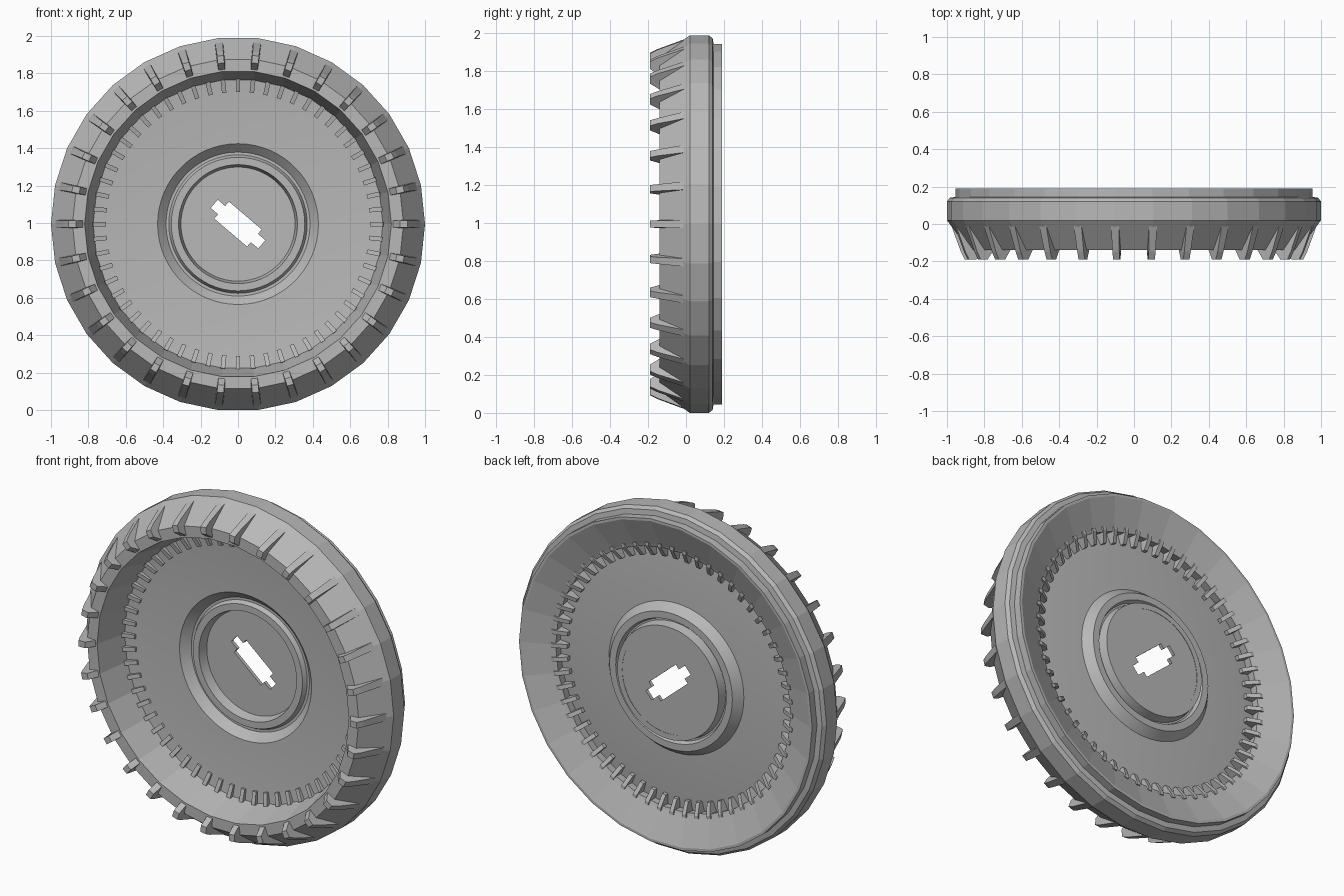
import bpy, bmesh
from math import sin, cos, pi, radians

if "Cube" in bpy.data.objects:
    bpy.data.objects.remove(bpy.data.objects["Cube"], do_unlink=True)

CZ = cos(pi / 30)      # height of the wheel axis
SIDES = 30

grey = bpy.data.materials.new("plain_grey")
grey.use_nodes = True
COLOUR = (0.48, 0.48, 0.48, 1)
grey.diffuse_color = COLOUR
grey.node_tree.nodes["Principled BSDF"].inputs["Base Color"].default_value = COLOUR


def polar(r, y, a, t=0.0):
    """Point at radius r, depth y, angle a, shifted sideways by t."""
    return (r * cos(a) - t * sin(a), y, CZ + r * sin(a) + t * cos(a))


def finish(bm, name, smooth=False):
    bmesh.ops.recalc_face_normals(bm, faces=bm.faces)
    mesh = bpy.data.meshes.new(name)
    bm.to_mesh(mesh)
    bm.free()
    obj = bpy.data.objects.new(name, mesh)
    bpy.context.collection.objects.link(obj)
    mesh.materials.append(grey)
    if smooth:
        bpy.ops.object.select_all(action="DESELECT")
        obj.select_set(True)
        bpy.context.view_layer.objects.active = obj
        bpy.ops.object.shade_smooth_by_angle(angle=radians(20))
    return obj


def lathe(name, profile, sides, smooth=False):
    """Closed (radius, depth) section turned about the wheel axis."""
    bm = bmesh.new()
    rings = [[bm.verts.new(polar(r, y, 2 * pi * i / sides)) for r, y in profile]
             for i in range(sides)]
    n = len(profile)
    for i in range(sides):
        a, b = rings[i], rings[(i + 1) % sides]
        for j in range(n):
            k = (j + 1) % n
            bm.faces.new((a[j], a[k], b[k], b[j]))
    return finish(bm, name, smooth)


def radial_plates(name, section, count, w_in, w_out):
    """Repeated plates: a radial section given a thickness across the radius."""
    bm = bmesh.new()
    for i in range(count):
        a = 2 * pi * i / count
        left, right = [], []
        for j, (r, y) in enumerate(section):
            w = w_out if j in (0, len(section) - 1) else w_in
            left.append(bm.verts.new(polar(r, y, a, w / 2)))
            right.append(bm.verts.new(polar(r, y, a, -w / 2)))
        bm.faces.new(left)
        bm.faces.new(right[::-1])
        for j in range(len(section)):
            k = (j + 1) % len(section)
            bm.faces.new((left[j], right[j], right[k], left[k]))
    return finish(bm, name)


# Faceted outer rim with sloped front, back step and tapered bore
lathe("rim", [(1, 0.02), (1, 0.12), (0.985, 0.14), (0.955, 0.145), (0.955, 0.19),
              (0.94, 0.19), (0.78, 0.125), (0.765, 0.12), (0.772, 0.06),
              (0.82, -0.14), (0.885, -0.14)], SIDES)

# Gripping fins on the front slope
radial_plates("rim_fins", [(0.98, 0.0), (0.925, -0.15), (0.905, -0.19),
                           (0.865, -0.19), (0.83, -0.14), (0.88, -0.12)],
              SIDES, 0.036, 0.044)

# Shallow dished disc with stepped hub ring
front = [(0.775, 0.05), (0.68, 0.06), (0.43, 0.07), (0.385, 0.115), (0.37, 0.115),
         (0.357, 0.09), (0.318, 0.09), (0.305, 0.145)]
back = [(0.298, 0.168), (0.33, 0.168), (0.34, 0.115), (0.35, 0.115), (0.36, 0.14),
        (0.40, 0.14), (0.44, 0.09), (0.68, 0.08), (0.775, 0.07)]
lathe("disc", front + back, SIDES * 2, True)

# Short ribs joining disc and rim, their ends just piercing the rim
radial_plates("disc_ribs", [(0.788, 0.105), (0.788, 0.135), (0.77, 0.135),
                            (0.705, 0.10), (0.705, 0.045), (0.775, 0.025)],
              SIDES * 2, 0.024, 0.024)

# Hub plate with a slanted keyed slot
bm = bmesh.new()
quarter = [(0.167, 0.029), (0.115, 0.029), (0.115, 0.06)]
slot = (quarter + [(-u, v) for u, v in quarter[::-1]]
        + [(-u, -v) for u, v in quarter] + [(u, -v) for u, v in quarter[::-1]])
tilt = radians(-40.4)
loops = [[polar(u, 0.145, tilt, v) for u, v in slot],
         [polar(0.308, 0.145, 2 * pi * i / 60) for i in range(60)]]
for points in loops:
    verts = [bm.verts.new(p) for p in points]
    for i in range(len(verts)):
        bm.edges.new((verts[i - 1], verts[i]))
bmesh.ops.triangle_fill(bm, edges=bm.edges[:], use_beauty=True)
shell = bmesh.ops.extrude_face_region(bm, geom=bm.faces[:], use_keep_orig=True)
for v in shell["geom"]:
    if isinstance(v, bmesh.types.BMVert):
        v.co.y += 0.02
finish(bm, "hub_plate")
